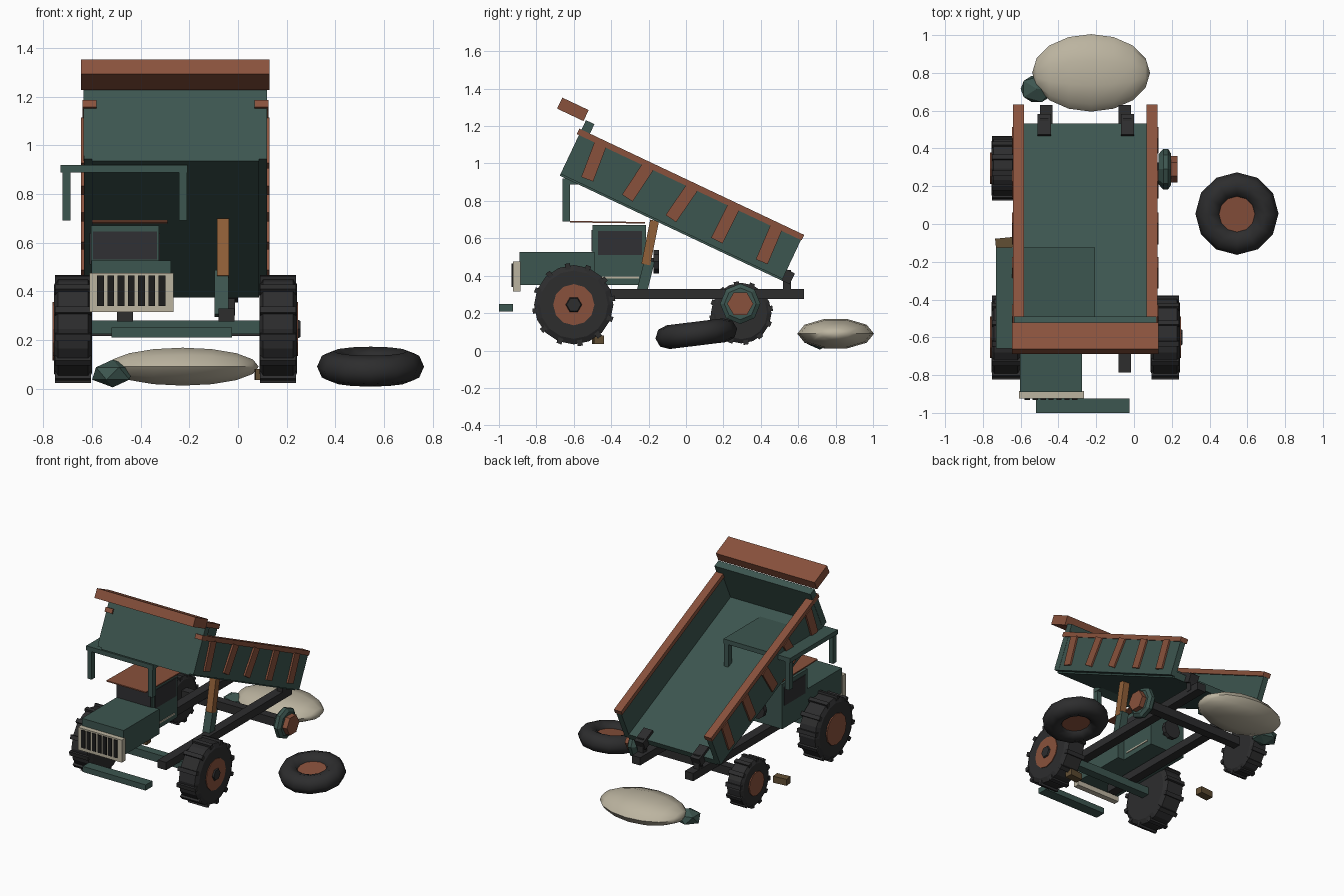
import bpy, bmesh, math
from mathutils import Matrix, Vector

old = bpy.data.objects.get("Cube")
if old:
    bpy.data.objects.remove(old)


def material(name, r, g, b):
    m = bpy.data.materials.new(name)
    m.use_nodes = True
    m.diffuse_color = (r, g, b, 1)
    m.node_tree.nodes["Principled BSDF"].inputs["Base Color"].default_value = (r, g, b, 1)
    return m


green = material("faded green", .046, .092, .079)
rust = material("rust red", .25, .083, .045)
dark = material("dark rubber", .026, .026, .027)
cream = material("cream", .5, .455, .35)
orange = material("piston brown", .28, .115, .04)
wood = material("wood", .12, .077, .034)
glass = material("dark glass", .03, .03, .033)
black = material("grille black", .012, .012, .012)


def finish(name, bm, mat, smooth=False):
    me = bpy.data.meshes.new(name)
    bm.to_mesh(me)
    bm.free()
    me.materials.append(mat)
    ob = bpy.data.objects.new(name, me)
    bpy.context.collection.objects.link(ob)
    if smooth:
        bpy.ops.object.select_all(action='DESELECT')
        ob.select_set(True)
        bpy.context.view_layer.objects.active = ob
        bpy.ops.object.shade_smooth_by_angle(angle=math.radians(50))
    return ob


def box(name, mat, x, y, z, frame=Matrix()):
    """Box from ranges on each axis, placed in an optional frame."""
    bm = bmesh.new()
    size = [b - a for a, b in (x, y, z)]
    mid = Vector([(a + b) / 2 for a, b in (x, y, z)])
    bmesh.ops.create_cube(bm, size=1, matrix=frame @ Matrix.Translation(mid) @ Matrix.Diagonal((*size, 1)))
    return finish(name, bm, mat)


def beam(name, mat, a, b, w):
    """Square bar between two points."""
    a, b = Vector(a), Vector(b)
    rot = (b - a).to_track_quat('Z', 'Y').to_matrix().to_4x4()
    return box(name, mat, (-w, w), (-w, w), (0, (b - a).length), Matrix.Translation(a) @ rot)


def lathe_x(name, mat, centre, profile, n):
    """Solid turned around the x axis from (x, radius) pairs."""
    bm = bmesh.new()
    rings = [[bm.verts.new((x, r * math.cos(math.tau * i / n), r * math.sin(math.tau * i / n)))
              for i in range(n)] for x, r in profile]
    for p, q in zip(rings, rings[1:]):
        for i in range(n):
            bm.faces.new((p[i], p[i - 1], q[i - 1], q[i]))
    bm.faces.new(rings[0])
    bm.faces.new(rings[-1])
    bmesh.ops.recalc_face_normals(bm, faces=bm.faces)
    bmesh.ops.translate(bm, vec=centre, verts=bm.verts)
    return finish(name, bm, mat)


def wheel(name, x, y, z, r, w, side):
    h = w / 2
    lathe_x(name + "_tyre", dark, (x, y, z), [(-h, r * .86), (-h * .8, r), (h * .8, r), (h, r * .86)], 16)
    for i in range(12):
        spin = Matrix.Translation((x, y, z)) @ Matrix.Rotation(math.tau * (i + .3) / 12, 4, 'X')
        box(name + "_lug", dark, (-h * .95, h * .95), (-.014, .014), (r * .9, r * 1.05), spin)
    lathe_x(name + "_disc", rust, (x + side * h, y, z), [(-.008, r * .52), (.005, r * .52)], 12)
    lathe_x(name + "_hub", dark, (x + side * h, y, z), [(0, r * .22), (.014, r * .18)], 6)


# Chassis and axles
for x in (-.465, -.048):
    box("chassis_rail", dark, (x - .033, x + .033), (-.785, .63), (.275, .33))
box("front_axle", green, (-.62, .11), (-.63, -.57), (.225, .28))
box("rear_axle", dark, (-.66, .14), (.265, .325), (.215, .275))
box("loose_bumper", green, (-.52, -.025), (-1, -.925), (.21, .25))

# Wheels and the bare rear hub
wheel("front_right_wheel", -.678, -.6, .245, .212, .155, -1)
wheel("front_left_wheel", .165, -.6, .245, .212, .155, 1)
wheel("rear_right_wheel", -.693, .295, .2, .162, .125, -1)
lathe_x("bare_drum", green, (.13, .29, .25), [(0, .08), (.025, .108), (.05, .108), (.065, .085)], 8)
lathe_x("bare_hub", rust, (.19, .29, .25), [(0, .07), (.04, .07)], 6)

# Hood and grille
box("hood", green, (-.603, -.275), (-.89, -.49), (.35, .527))
box("grille_frame", cream, (-.61, -.265), (-.925, -.885), (.315, .475))
for i in range(7):
    x = -.565 + i * .042
    box("grille_slot", black, (x - .014, x + .014), (-.932, -.92), (.34, .465))

# Cab with windows and a loose roof sheet
box("cab", green, (-.605, -.325), (-.5, -.215), (.35, .67))
box("windshield", glass, (-.597, -.333), (-.506, -.495), (.53, .645))
for x in (-.605, -.325):
    box("side_window", glass, (x - .005, x + .005), (-.47, -.235), (.51, .64))
box("cab_trim", cream, (-.328, -.32), (-.46, -.25), (.385, .395))
box("roof_sheet", rust, (-.6, -.29), (-.2, .2), (-.004, .004),
    Matrix.Translation((0, -.42, .686)) @ Matrix.Rotation(-.015, 4, 'X'))
lathe_x("spare_plate", dark, (0, 0, 0), [(-.015, .065), (.015, .065)], 10).matrix_world = (
    Matrix.Translation((-.45, -.16, .475)) @ Matrix.Rotation(math.pi / 2, 4, 'Z'))
beam("seat_bracket", dark, (-.45, -.22, .475), (-.45, -.16, .475), .02)

# Raised canopy on four posts
box("canopy", green, (-.73, -.207), (-.66, -.125), (.888, .92))
for x in (-.705, -.226):
    for y in (-.64, -.148):
        box("canopy_post", green, (x - .017, x + .017), (y - .02, y + .02), (.69, .89))

# Lifting piston
beam("piston_sleeve", green, (-.068, -.24, .3), (-.068, -.195, .48), .028)
beam("piston_rod", orange, (-.062, -.215, .46), (-.062, -.168, .695), .024)

# Tipped bed, built in its own tilted frame
bed = Matrix.Translation((0, -.675, .935)) @ Matrix.Rotation(math.radians(-25.3), 4, 'X')
box("bed_floor", green, (-.6, .087), (0, 1.313), (0, .045), bed)
box("bed_headboard", green, (-.635, .12), (0, .05), (.025, .328), bed)
box("bed_visor", rust, (-.645, .13), (-.166, -.01), (.318, .383), bed)
for side in (-1, 1):
    def across(a, b):
        return sorted((-.2575 + side * a, -.2575 + side * b))
    box("bed_side", green, across(.335, .376), (0, 1.313), (.01, .25), bed)
    box("bed_rail", rust, across(.325, .382), (-.013, 1.317), (.24, .272), bed)
    for i, lean in enumerate((-.08, .14, .16, .02, -.04)):
        rib = bed @ Matrix.Translation((0, .133 + i * .259, .145)) @ Matrix.Rotation(-lean, 4, 'X')
        box("bed_rib", rust, across(.37, .388), (-.034, .034), (-.1, .1), rib)
for x in (-.475, -.035):
    box("bed_hinge", dark, (x - .035, x + .035), (1.24, 1.36), (.0, .065), bed)
    beam("hinge_post", dark, (x, .54, .3), (x, .54, .43), .022)

# Loose tyre lying on the ground
tilt = Matrix.Translation((.545, .055, .09)) @ Matrix.Rotation(math.radians(7), 4, 'X')
bm = bmesh.new()
n, m = 12, 8
ring = [[bm.verts.new(Matrix.Rotation(math.tau * i / n, 3, 'Z') @ Vector(
    (.152 + .068 * math.cos(math.tau * j / m), 0, .064 * math.sin(math.tau * j / m))))
    for j in range(m)] for i in range(n)]
for i in range(n):
    for j in range(m):
        bm.faces.new((ring[i - 1][j - 1], ring[i][j - 1], ring[i][j], ring[i - 1][j]))
bmesh.ops.recalc_face_normals(bm, faces=bm.faces)
bm.transform(tilt)
finish("loose_tyre", bm, dark, True)
bm = bmesh.new()
bmesh.ops.create_cone(bm, cap_ends=True, segments=8, radius1=.11, radius2=.11, depth=.05, matrix=tilt)
finish("loose_tyre_disc", bm, rust)

# Sack and bundle behind the truck
bm = bmesh.new()
bmesh.ops.create_uvsphere(bm, u_segments=10, v_segments=8, radius=1,
                          matrix=Matrix.Translation((-.227, .8, .09)) @ Matrix.Diagonal((.312, .205, .082, 1))
                          @ Matrix.Rotation(math.pi / 2, 4, 'Y'))
finish("sack", bm, cream, True)
bm = bmesh.new()
bmesh.ops.create_icosphere(bm, subdivisions=1, radius=1,
                           matrix=Matrix.Translation((-.515, .715, .062)) @ Matrix.Diagonal((.095, .082, .057, 1)))
finish("bundle", bm, green)

# Wooden chocks
for x, y in ((-.683, -.1), (.12, -.47)):
    box("wooden_chock", wood, (-.05, .05), (-.027, .027), (-.023, .023),
        Matrix.Translation((x, y, .058)) @ Matrix.Rotation(.1, 4, 'Z'))
